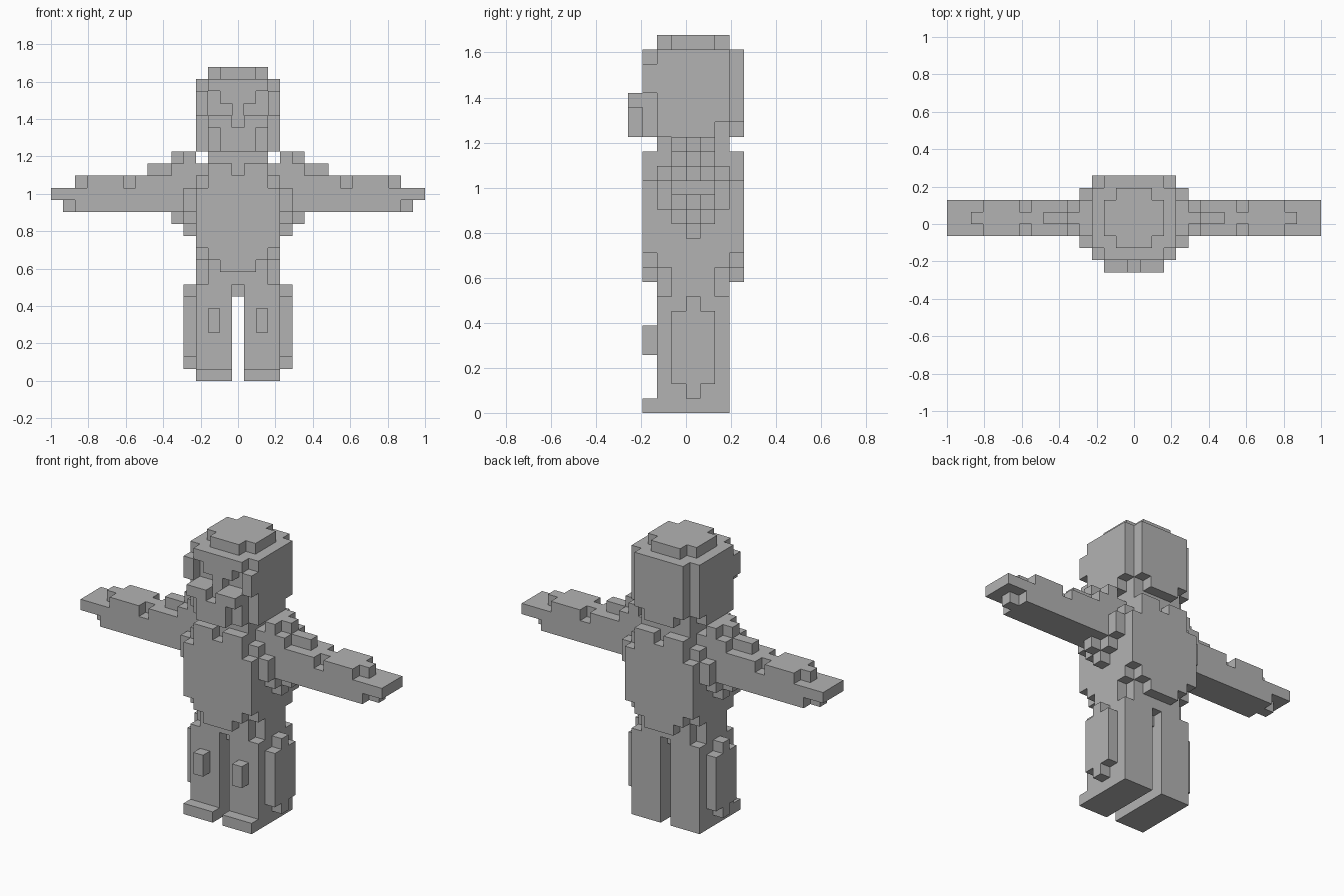
import bpy
import bmesh

U = 2 / 31  # edge of one block

cube = bpy.data.objects.get("Cube")
if cube:
    bpy.data.objects.remove(cube, do_unlink=True)

grey = bpy.data.materials.new("plain grey")
grey.use_nodes = True
grey.diffuse_color = (0.45, 0.45, 0.45, 1)
grey.node_tree.nodes["Principled BSDF"].inputs["Base Color"].default_value = grey.diffuse_color


def cells(boxes, side):
    """Blocks in boxes (x first, x last, y0, y1, z0, z1); side 0 mirrors over x."""
    found = set()
    for xa, xb, y0, y1, z0, z1 in boxes:
        for x in range(xa, xb + 1):
            for y in range(y0, y1):
                for z in range(z0, z1):
                    for s in ((side,) if side else (1, -1)):
                        found.add((s * x, y, z))
    return found


def build(name, boxes, cuts=(), side=0):
    """Skin the outside of a set of blocks with flat faces."""
    solid = cells(boxes, side) - cells(cuts, side)
    bm = bmesh.new()
    corners = {}

    def vert(p):
        if p not in corners:
            corners[p] = bm.verts.new(((p[0] - 0.5) * U, p[1] * U, p[2] * U))
        return corners[p]

    for cell in sorted(solid):
        for axis in range(3):
            a, b = (axis + 1) % 3, (axis + 2) % 3
            for step in (0, 1):
                beside = list(cell)
                beside[axis] += 2 * step - 1
                if tuple(beside) in solid:
                    continue
                ring = []
                for da, db in ((0, 0), (1, 0), (1, 1), (0, 1)):
                    p = list(cell)
                    p[axis] += step
                    p[a] += da
                    p[b] += db
                    ring.append(vert(tuple(p)))
                bm.faces.new(ring if step else ring[::-1])
    mesh = bpy.data.meshes.new(name)
    bm.to_mesh(mesh)
    bm.free()
    mesh.materials.append(grey)
    bpy.context.collection.objects.link(bpy.data.objects.new(name, mesh))


# Head with stepped crown, brow, sunken eyes and notched corners
build("head", [
    (0, 3, -2, 3, 20, 25), (0, 2, 3, 4, 20, 25),
    (0, 3, -2, 2, 19, 20), (0, 2, 2, 3, 19, 20), (0, 1, 3, 4, 19, 20),
    (0, 2, -3, -2, 19, 25), (3, 3, -3, -2, 22, 24),
    (0, 2, -1, 2, 25, 26), (0, 1, -2, 3, 25, 26),
], cuts=[(2, 2, -3, -2, 22, 24), (1, 1, -3, -2, 22, 23)])

# Moustache and beard
build("beard", [(1, 2, -4, -3, 21, 22), (0, 1, -4, -3, 19, 21)])

build("neck", [(0, 2, -2, 3, 18, 19)])

# Torso core and waist
build("torso", [
    (0, 3, -2, 3, 10, 17), (0, 3, -1, 2, 17, 18), (0, 2, -2, 3, 17, 18),
    (0, 2, -2, 3, 8, 10), (3, 3, -1, 2, 8, 10),
    (0, 0, -1, 2, 7, 8),
])

# Matching chest and back plates
for name, y in (("chest_plate", -3), ("back_plate", 3)):
    build(name, [
        (0, 3, y, y + 1, 11, 16), (0, 2, y, y + 1, 10, 18), (0, 1, y, y + 1, 9, 10),
    ], cuts=[(0, 0, y, y + 1, 17, 18)])

for label, side in (("left", 1), ("right", -1)):
    # Shoulder with stepped top and armpit
    build(label + "_shoulder", [
        (4, 4, -2, 3, 14, 16), (4, 4, -1, 2, 13, 19), (4, 4, 0, 1, 12, 13),
        (5, 5, 0, 1, 13, 14), (5, 5, -1, 2, 17, 18),
        (5, 5, 0, 1, 18, 19), (6, 7, 0, 1, 17, 18),
    ], side=side)
    # Arm with elbow notches and tapered hand
    build(label + "_arm", [
        (5, 13, -1, 2, 14, 16), (14, 15, -1, 2, 15, 16), (14, 14, 0, 1, 14, 15),
        (5, 12, -1, 2, 16, 17), (13, 13, 0, 1, 16, 17),
    ], cuts=[(9, 9, -1, 0, 16, 17), (9, 9, 1, 2, 16, 17)], side=side)
    # Leg with foot, knee pad and outer thigh pad
    build(label + "_leg", [(1, 3, -2, 3, 0, 8), (1, 3, -3, -2, 0, 1)], side=side)
    build(label + "_knee_pad", [(2, 2, -3, -2, 4, 6)], side=side)
    build(label + "_thigh_pad", [(4, 4, -1, 2, 2, 7), (4, 4, 0, 1, 1, 8)], side=side)
